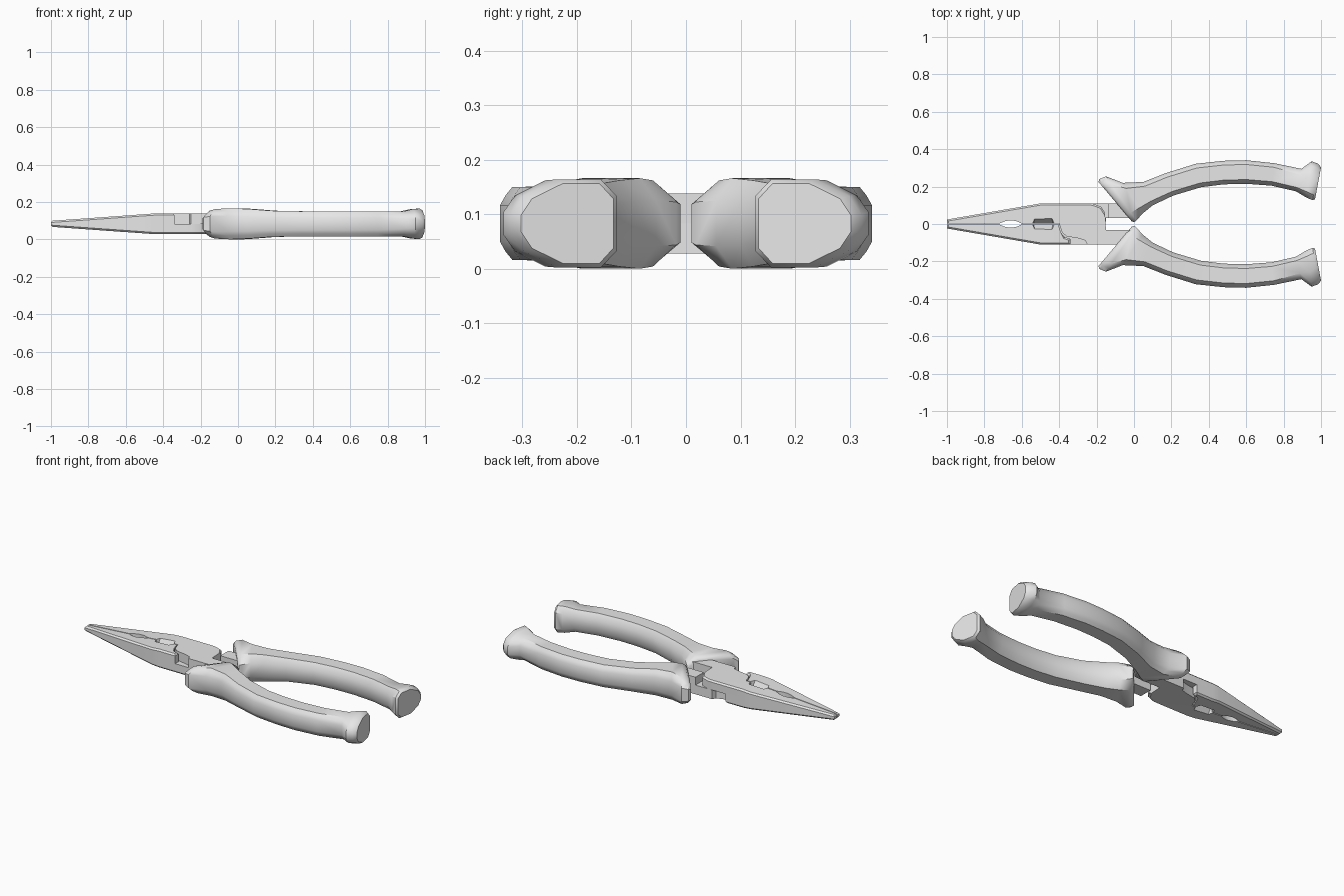
import bpy, bmesh, math
from mathutils import Matrix, Vector

if "Cube" in bpy.data.objects:
    bpy.data.objects.remove(bpy.data.objects["Cube"])

MID = 0.083          # height of the middle plane
HALF = 0.055         # half thickness of the joint

grey = bpy.data.materials.new("plain grey")
grey.diffuse_color = (0.8, 0.8, 0.8, 1)
grey.use_nodes = True
grey.node_tree.nodes["Principled BSDF"].inputs["Base Color"].default_value = grey.diffuse_color


def make_object(name, bm):
    bmesh.ops.recalc_face_normals(bm, faces=bm.faces)
    mesh = bpy.data.meshes.new(name)
    bm.to_mesh(mesh)
    bm.free()
    obj = bpy.data.objects.new(name, mesh)
    bpy.context.collection.objects.link(obj)
    return obj


def thickness(x):
    # the nose thins toward its tip
    return 1.0 if x > -0.45 else 1.0 - 0.71 * (-0.45 - x) / 0.55


def slab(name, outline, z0, z1, chamfer=True):
    # flat plate from a plan outline, tapered in height, with chamfered rim
    bm = bmesh.new()
    face = bm.faces.new([bm.verts.new((x, y, z0)) for x, y in outline])
    ext = bmesh.ops.extrude_face_region(bm, geom=[face])
    for v in ext["geom"]:
        if isinstance(v, bmesh.types.BMVert):
            v.co.z = z1
    bmesh.ops.bisect_plane(bm, geom=bm.verts[:] + bm.edges[:] + bm.faces[:],
                           plane_co=(-0.45, 0, 0), plane_no=(1, 0, 0))
    bmesh.ops.recalc_face_normals(bm, faces=bm.faces)
    rim = []
    for e in bm.edges:
        m = (e.verts[0].co + e.verts[1].co) / 2
        level = abs(e.verts[0].co.z - e.verts[1].co.z) < 1e-5
        outer = len(e.link_faces) == 2 and e.calc_face_angle(0) > 0.5
        if chamfer and level and outer and abs(m.z) > 0.05 and (m.y > 0.04 or m.x < -0.99):
            rim.append(e)
    for v in bm.verts:
        v.co.z *= thickness(v.co.x)
    if rim:
        bmesh.ops.bevel(bm, geom=rim, offset=0.009, segments=1, affect='EDGES')
    return make_object(name, bm)


def groove(name, side):
    # V-shaped cutter for the wire cutting recess
    bm = bmesh.new()
    pts = [(-0.55, 0, 0.08), (-0.42, 0, 0.08), (-0.535, 0, 0.008), (-0.435, 0, 0.008)]
    pts += [(x, y, 0.08) for x in (-0.53, -0.44) for y in (-0.045, 0.045)]
    for x, y, z in pts:
        bm.verts.new((x, y, z * side))
    bmesh.ops.convex_hull(bm, input=bm.verts)
    return make_object(name, bm)


# nose edge along the split, with the lens-shaped pipe grip
G = 0.0025
nose = [(-1, 0.024), (-1, G), (-0.72, G), (-0.69, 0.015), (-0.66, 0.02),
        (-0.63, 0.016), (-0.6, G)]

# upper half: jaw, joint plate and the start of the crossed-over arm
plate = nose + [(-0.40, G), (-0.385, -0.045), (-0.36, -0.066), (-0.30, -0.076),
                (-0.26, -0.088), (-0.25, -0.11), (-0.06, -0.11), (-0.02, -0.032),
                (-0.15, -0.032), (-0.155, 0.06), (-0.175, 0.092), (-0.22, 0.109),
                (-0.25, 0.11), (-0.5, 0.11)]
# lower half: jaw only, stopping short of the opposite joint plate
under = nose + [(-0.405, G), (-0.39, 0.048), (-0.37, 0.07), (-0.34, 0.08),
                (-0.34, 0.11), (-0.5, 0.11)]
arm = [(-0.14, -0.11), (0.0, -0.11), (0.0, -0.032), (-0.14, -0.032)]

body = slab("upper_jaw_half", plate, 0, HALF)
helpers = [(slab("jaw_underside", under, -HALF, 0), 'UNION'),
           (slab("arm_underside", arm, -HALF + 0.008, 0.002, False), 'UNION'),
           (groove("groove_top", 1), 'DIFFERENCE'),
           (groove("groove_bottom", -1), 'DIFFERENCE')]
for obj, op in helpers:
    obj.hide_render = True
    mod = body.modifiers.new(op.lower(), 'BOOLEAN')
    mod.operation, mod.solver, mod.object = op, 'EXACT', obj
bpy.context.view_layer.update()
mesh = bpy.data.meshes.new_from_object(
    body.evaluated_get(bpy.context.evaluated_depsgraph_get()))
body.modifiers.clear()
body.data = mesh
for obj, op in helpers:
    bpy.data.objects.remove(obj)

# second half is the first one turned over about the long axis
other = bpy.data.objects.new("lower_jaw_half", mesh.copy())
bpy.context.collection.objects.link(other)
other.data.transform(Matrix.Rotation(math.pi, 4, 'X'))

# handle grip: rings given by outer point, inner point, half height, roundness
rings = [((-0.19, 0.225), (-0.012, 0.014), 0.058, 0),
         ((-0.185, 0.24), (0.0, 0.01), 0.07, 0),
         ((-0.15, 0.255), (0.012, 0.018), 0.079, 0),
         ((-0.06, 0.22), (0.045, 0.055), 0.083, 0),
         ((0.05, 0.225), (0.10, 0.10), 0.079, 0),
         ((0.17, 0.272), (0.21, 0.152), 0.070, 0),
         ((0.33, 0.322), (0.36, 0.197), 0.067, 0),
         ((0.48, 0.338), (0.48, 0.212), 0.067, 0),
         ((0.60, 0.341), (0.60, 0.215), 0.067, 0),
         ((0.75, 0.325), (0.735, 0.205), 0.067, 0),
         ((0.895, 0.295), (0.865, 0.175), 0.067, 0.3),
         ((0.95, 0.335), (0.92, 0.142), 0.079, 0.8),
         ((0.985, 0.322), (0.955, 0.127), 0.081, 1),
         ((1.0, 0.303), (0.968, 0.133), 0.073, 1)]
plain = [(0, 0.5), (0.18, 1), (0.82, 1), (0.92, 0.77), (1, 0.5)]
capped = [(0, 0.62), (0.15, 1), (0.55, 1), (0.88, 0.62), (1, 0.2)]


def handle(name, side):
    bm = bmesh.new()
    loops = []
    for outer, inner, h, r in rings:
        a, b = Vector(inner), Vector(outer)
        half = [(p[0] * (1 - r) + q[0] * r, p[1] * (1 - r) + q[1] * r)
                for p, q in zip(plain, capped)]
        section = half + [(u, -w) for u, w in reversed(half)]
        loop = []
        for u, w in section:
            p = a.lerp(b, u)
            loop.append(bm.verts.new((p.x, p.y * side, w * h)))
        loops.append(loop)
    n = len(loops[0])
    for l0, l1 in zip(loops, loops[1:]):
        for i in range(n):
            bm.faces.new((l0[i], l0[(i + 1) % n], l1[(i + 1) % n], l1[i]))
    bm.faces.new(loops[0])
    bm.faces.new(loops[-1])
    return make_object(name, bm)


grips = [handle("back_handle", 1), handle("front_handle", -1)]

# shared finish: lift to the ground, colour and shading
for obj, angle in [(body, 20), (other, 20), (grips[0], 42), (grips[1], 42)]:
    obj.location.z = MID
    obj.data.materials.clear()
    obj.data.materials.append(grey)
    bpy.ops.object.select_all(action='DESELECT')
    obj.select_set(True)
    bpy.context.view_layer.objects.active = obj
    bpy.ops.object.shade_smooth_by_angle(angle=math.radians(angle))
